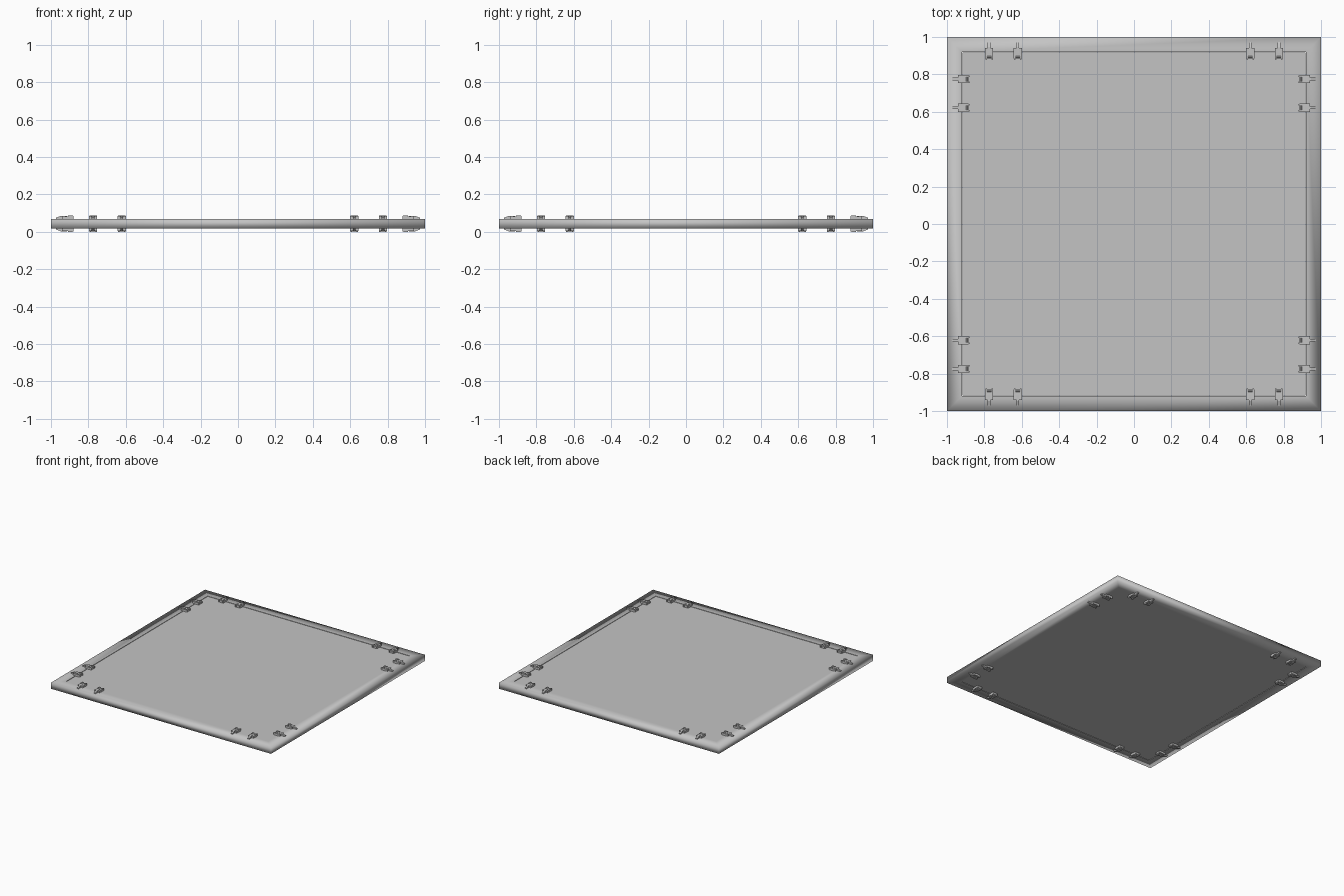
import bpy
import bmesh
import math
from mathutils import Matrix, Vector

cube = bpy.data.objects.get("Cube")
if cube:
    bpy.data.objects.remove(cube, do_unlink=True)

grey = bpy.data.materials.new("light_grey")
grey.use_nodes = True
colour = (0.55, 0.55, 0.55, 1)
grey.diffuse_color = colour
grey.node_tree.nodes["Principled BSDF"].inputs["Base Color"].default_value = colour

MID = 0.044            # height of the symmetry plane
HALF = 0.025           # half thickness of the frame
INNER = 0.92           # inner edge of the frame


def to_mesh(bm, name):
    bmesh.ops.recalc_face_normals(bm, faces=bm.faces)
    mesh = bpy.data.meshes.new(name)
    bm.to_mesh(mesh)
    bm.free()
    mesh.materials.append(grey)
    return mesh


def add_object(mesh, name):
    ob = bpy.data.objects.new(name, mesh)
    bpy.context.collection.objects.link(ob)
    return ob


def extrude_profile(bm, points, width, shift=0):
    """Prism from (x, z) points, running along y."""
    face = bm.faces.new([bm.verts.new((x, shift - width / 2, z)) for x, z in points])
    new = bmesh.ops.extrude_face_region(bm, geom=[face])["geom"]
    verts = [v for v in new if isinstance(v, bmesh.types.BMVert)]
    bmesh.ops.translate(bm, verts=verts, vec=(0, width, 0))


# Mitred frame: a rectangular section swept round the four corners
bm = bmesh.new()
section = [(1, -HALF), (1, HALF), (INNER, HALF), (INNER, -HALF)]
corners = [(1, 1), (-1, 1), (-1, -1), (1, -1)]
rings = [[bm.verts.new((sx * r, sy * r, MID + z)) for r, z in section]
         for sx, sy in corners]
for i in range(4):
    a, b = rings[i], rings[(i + 1) % 4]
    for j in range(4):
        k = (j + 1) % 4
        bm.faces.new((a[j], b[j], b[k], a[k]))
for f in bm.faces:
    f.smooth = True
# Rounded shading on the outside, crisp edges on the inside
for e in bm.edges:
    if all(abs(v.co.x) < 0.95 for v in e.verts):
        e.smooth = False
add_object(to_mesh(bm, "frame"), "frame")

# Flat panel, set just below the frame faces
bm = bmesh.new()
bmesh.ops.create_cube(bm, size=1)
bmesh.ops.scale(bm, verts=bm.verts, vec=(2 * INNER - 0.004, 2 * INNER - 0.004, 2 * HALF - 0.004))
bmesh.ops.translate(bm, verts=bm.verts, vec=(0, 0, MID))
add_object(to_mesh(bm, "panel"), "panel")


def clip_mesh(side):
    """Latch clip pointing along +x; side is 1 for top, -1 for bottom."""
    bm = bmesh.new()
    top = HALF + 0.019
    # body plate
    extrude_profile(bm, [(0.885, HALF - 0.003), (0.885, top - 0.006),
                         (0.94, top - 0.004), (0.94, HALF - 0.003)], 0.044)
    # two raised cheeks at the inner end
    for s in (-1, 1):
        extrude_profile(bm, [(0.88, HALF), (0.88, top - 0.003), (0.886, top),
                             (0.908, top), (0.914, HALF)], 0.008, s * 0.016)
    # tapered tail reaching over the frame
    extrude_profile(bm, [(0.915, HALF), (0.915, top - 0.002), (0.945, top - 0.002),
                         (0.972, HALF + 0.007), (0.972, HALF - 0.002)], 0.014)
    # hinge pin between the cheeks
    spin = Matrix.Translation((0.893, 0, top - 0.006)) @ Matrix.Rotation(math.pi / 2, 4, "X")
    bmesh.ops.create_cone(bm, cap_ends=True, segments=10, radius1=0.005,
                          radius2=0.005, depth=0.03, matrix=spin)
    bmesh.ops.scale(bm, verts=bm.verts, vec=(1, 1, side))
    bmesh.ops.translate(bm, verts=bm.verts, vec=(0, 0, MID))
    return to_mesh(bm, "clip")


# Four clips along each edge, on both faces
for side, label in ((1, "top"), (-1, "bottom")):
    mesh = clip_mesh(side)
    for edge, edge_name in enumerate(("left", "back", "right", "front")):
        for n, along in enumerate((-0.775, -0.622, 0.622, 0.775)):
            ob = add_object(mesh, f"{label}_{edge_name}_clip_{n + 1}")
            turn = Matrix.Rotation(edge * math.pi / 2, 4, "Z")
            ob.matrix_world = turn @ Matrix.Translation(Vector((0, along, 0)))
